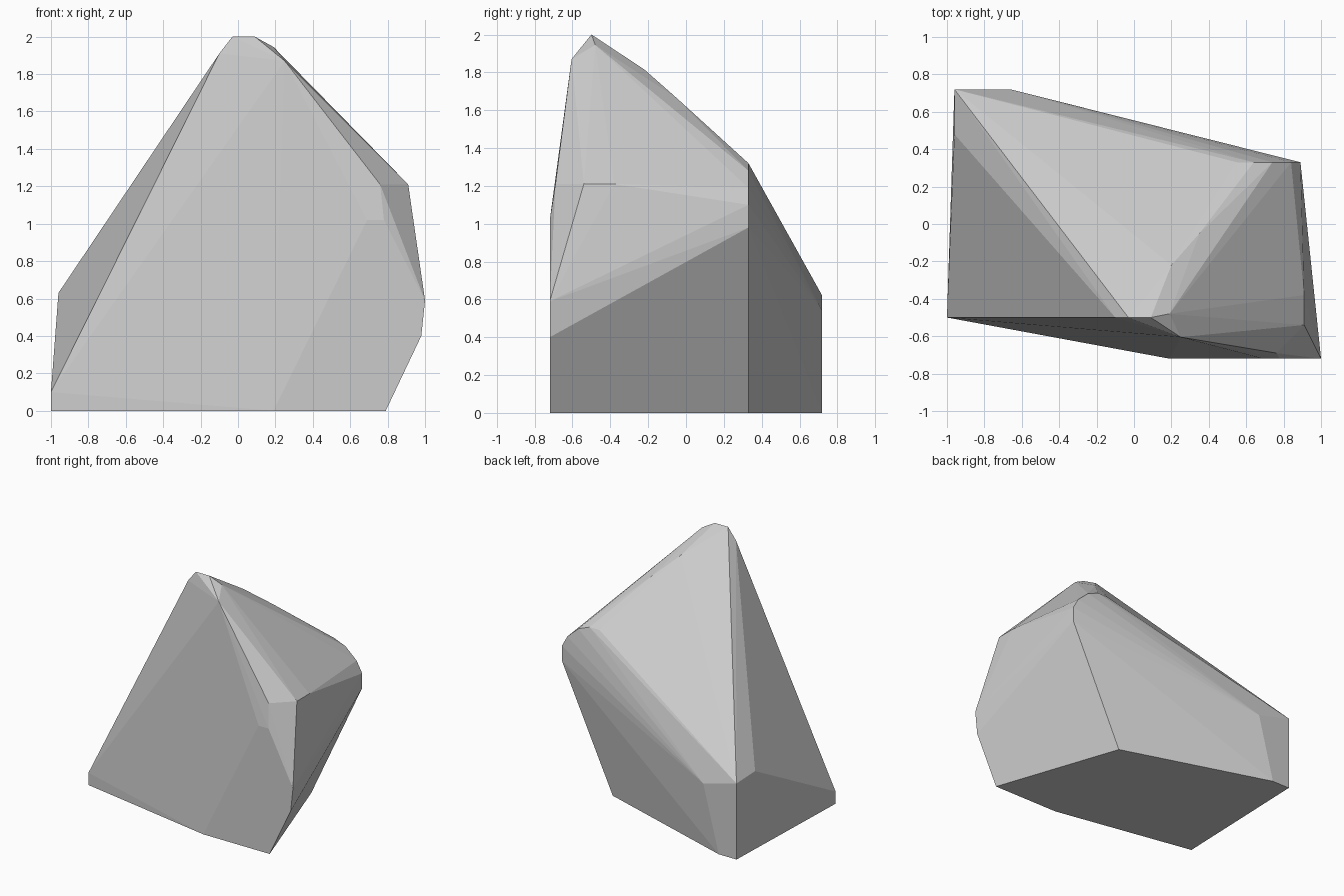
import bpy
import bmesh

if "Cube" in bpy.data.objects:
    bpy.data.objects.remove(bpy.data.objects["Cube"])

# Single stone colour
stone = bpy.data.materials.new("stone grey")
stone.diffuse_color = (0.6, 0.6, 0.6, 1.0)
stone.use_nodes = True
stone.node_tree.nodes["Principled BSDF"].inputs["Base Color"].default_value = stone.diffuse_color

# Corner points, grouped by the side of the rock they lie on: (x, y, z)
peak = [(-.03, -.5, 2), (.09, -.5, 2), (-.1, -.5, 1.91),
        (.19, -.48, 1.945), (.25, -.605, 1.87)]
ridge = [(.2, -.22, 1.815), (.35, -.05, 1.665)]
left_side = [(-1, -.5, 0), (-1, -.5, .1), (-.96, .48, .63),
             (-.96, .72, .62), (-.96, .72, 0)]
back = [(-.66, .72, .54), (-.8, .72, 0)]
right_shoulder = [(.91, -.54, 1.21), (.91, -.38, 1.21), (.76, -.69, 1.21)]

# Front and back-right outlines lie in planes of constant y: (x, z)
front = [(x, -.72, z) for x, z in
         [(.19, 0), (.79, 0), (.98, .4), (1, .59), (.78, 1.02), (.69, 1.02)]]
back_right = [(x, .33, z) for x, z in
              [(.43, 0), (.82, .83), (.89, .98), (.89, 1.1), (.84, 1.19),
               (.74, 1.28), (.64, 1.32), (.55, 1.32)]]

# Rock: convex hull of the corners, with nearly coplanar faces merged
bm = bmesh.new()
for co in peak + ridge + left_side + back + right_shoulder + front + back_right:
    bm.verts.new(co)
bmesh.ops.convex_hull(bm, input=bm.verts)
bmesh.ops.delete(bm, geom=[v for v in bm.verts if not v.link_faces], context='VERTS')
bmesh.ops.dissolve_limit(bm, angle_limit=0.015, verts=bm.verts, edges=bm.edges)
bmesh.ops.recalc_face_normals(bm, faces=bm.faces)

mesh = bpy.data.meshes.new("rock")
bm.to_mesh(mesh)
bm.free()
mesh.materials.append(stone)
rock = bpy.data.objects.new("rock", mesh)
bpy.context.collection.objects.link(rock)
